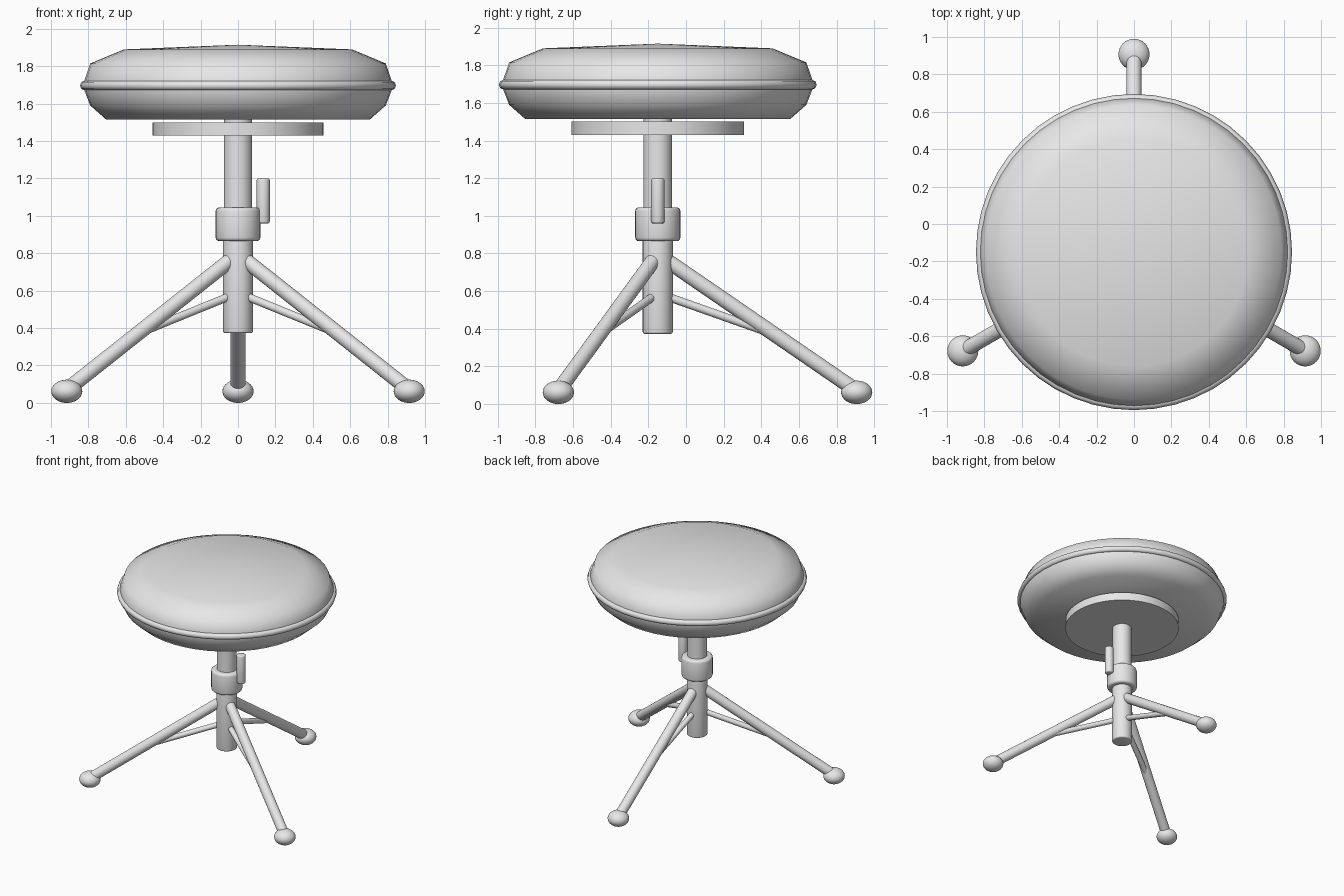
import bpy, bmesh, math
from mathutils import Vector

if "Cube" in bpy.data.objects:
    bpy.data.objects.remove(bpy.data.objects["Cube"])

AXIS = Vector((0, -0.15, 0))  # the stool's vertical centre line

grey = bpy.data.materials.new("light_grey")
grey.use_nodes = True
COLOUR = (0.8, 0.8, 0.8, 1)
grey.diffuse_color = COLOUR
grey.node_tree.nodes["Principled BSDF"].inputs["Base Color"].default_value = COLOUR


def finish(name, angle=40):
    """Name the active object, colour it and smooth it."""
    ob = bpy.context.object
    ob.name = ob.data.name = name
    ob.data.materials.append(grey)
    bpy.ops.object.shade_smooth_by_angle(angle=math.radians(angle))
    return ob


def rod(name, start, end, radius, bevel=0, sides=32):
    """Cylinder between two points, with optionally rounded rims."""
    a, b = Vector(start), Vector(end)
    bpy.ops.mesh.primitive_cylinder_add(vertices=sides, radius=radius,
                                        depth=(b - a).length, location=(a + b) / 2)
    ob = bpy.context.object
    ob.rotation_euler = (b - a).to_track_quat("Z", "Y").to_euler()
    if bevel:
        bm = bmesh.new()
        bm.from_mesh(ob.data)
        rims = [e for e in bm.edges if e.calc_face_angle(0) > 1]
        bmesh.ops.bevel(bm, geom=rims, offset=bevel, segments=3,
                        profile=0.5, affect="EDGES")
        bm.to_mesh(ob.data)
        bm.free()
    return finish(name)


def post(name, low, high, radius, bevel=0, x=0, sides=32):
    return rod(name, AXIS + Vector((x, 0, low)), AXIS + Vector((x, 0, high)),
               radius, bevel, sides)


def lathe(name, profile, steps=48):
    """Spin a radius/height profile round the centre line."""
    bm = bmesh.new()
    verts = [bm.verts.new((r, 0, z)) for r, z in profile]
    edges = [bm.edges.new(pair) for pair in zip(verts, verts[1:])]
    bmesh.ops.spin(bm, geom=verts + edges, cent=(0, 0, 0), axis=(0, 0, 1),
                   angle=math.tau, steps=steps)
    bmesh.ops.remove_doubles(bm, verts=bm.verts, dist=0.0001)
    bmesh.ops.recalc_face_normals(bm, faces=bm.faces)
    mesh = bpy.data.meshes.new(name)
    bm.to_mesh(mesh)
    bm.free()
    ob = bpy.data.objects.new(name, mesh)
    ob.location = AXIS
    bpy.context.collection.objects.link(ob)
    bpy.ops.object.select_all(action="DESELECT")
    ob.select_set(True)
    bpy.context.view_layer.objects.active = ob
    return finish(name, 60)


# Padded seat with a piped seam
lathe("seat_cushion", [(0, 1.515), (0.705, 1.515), (0.79, 1.59), (0.822, 1.672),
                       (0.822, 1.722), (0.79, 1.815), (0.61, 1.89), (0, 1.915)])
bpy.ops.mesh.primitive_torus_add(location=AXIS + Vector((0, 0, 1.697)),
                                 major_radius=0.819, minor_radius=0.026,
                                 major_segments=48, minor_segments=8)
finish("seat_piping", 60)

# Mounting plate and central column
post("seat_plate", 1.43, 1.5, 0.458, sides=48)
post("upper_column", 0.9, 1.515, 0.076)
post("lower_column", 0.373, 1.0, 0.08, bevel=0.01)
post("height_collar", 0.865, 1.045, 0.12, bevel=0.02)
post("height_lever", 0.96, 1.2, 0.035, bevel=0.01, x=0.135)

# Three legs, each with a brace and a rounded foot
for name, degrees in (("back", 90), ("front_right", 210), ("front_left", 330)):
    a = math.radians(degrees)

    def at(r, z):
        return AXIS + Vector((r * math.cos(a), r * math.sin(a), z))

    rod(name + "_leg", at(0.04, 0.768), at(1.05, 0.075), 0.04, sides=24)
    rod(name + "_brace", at(0.04, 0.574), at(0.61, 0.373), 0.022, sides=16)
    bpy.ops.mesh.primitive_uv_sphere_add(segments=32, ring_count=16, radius=0.083,
                                         location=at(1.057, 0.062))
    bpy.context.object.scale.z = 0.75
    finish(name + "_foot")
